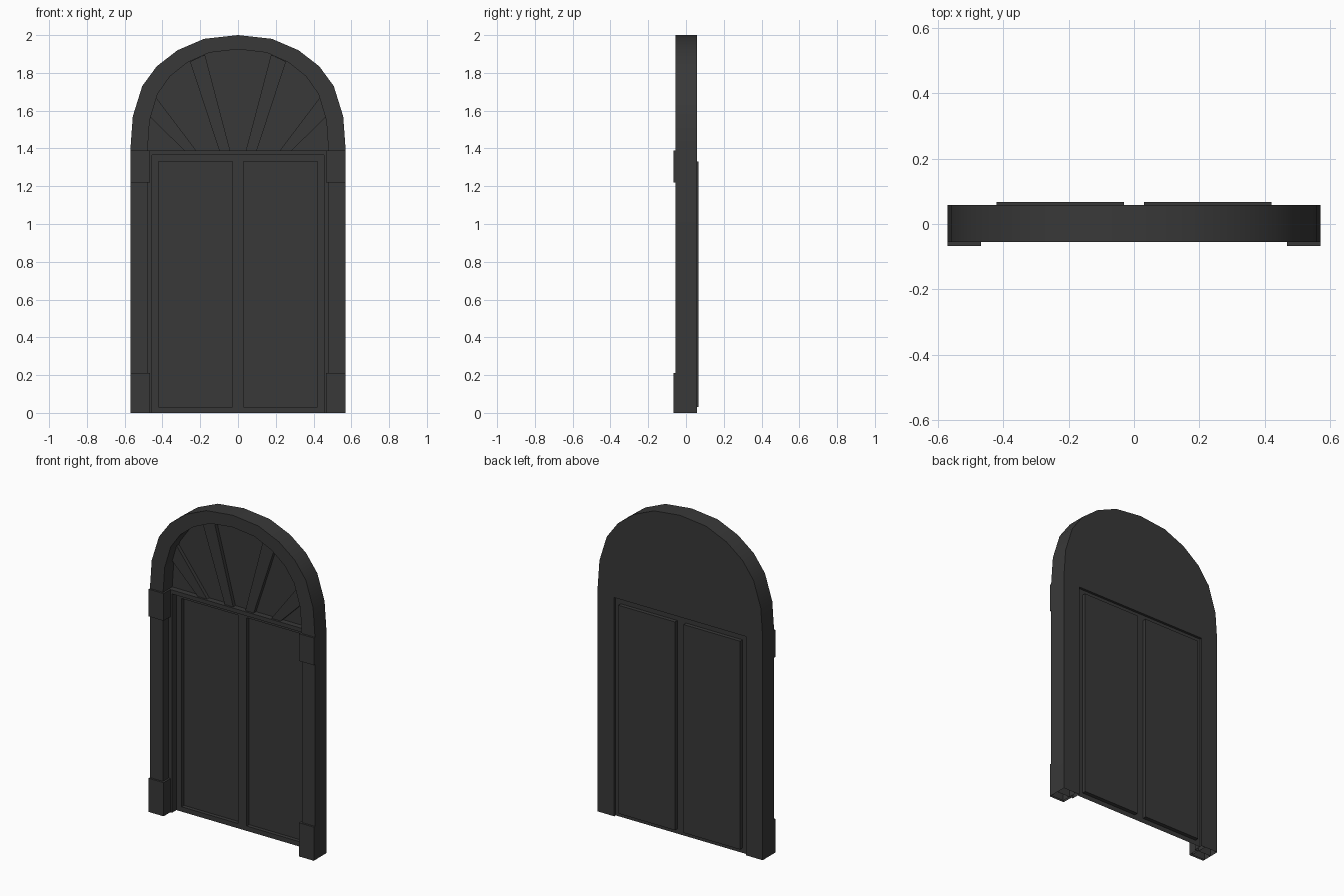
import bpy, bmesh
from mathutils import Vector

if "Cube" in bpy.data.objects:
    bpy.data.objects.remove(bpy.data.objects["Cube"])


def material(name, rgba):
    m = bpy.data.materials.new(name)
    m.diffuse_color = rgba
    m.use_nodes = True
    m.node_tree.nodes["Principled BSDF"].inputs["Base Color"].default_value = m.diffuse_color
    return m


DARK = material("dark_paint", (0.04, 0.04, 0.04, 1))
GLASS = material("glass", (0.04, 0.04, 0.04, 0.83))


def finish(bm, name, mats=(DARK,), recalc=True):
    if recalc:
        bmesh.ops.recalc_face_normals(bm, faces=bm.faces[:])
    me = bpy.data.meshes.new(name)
    bm.to_mesh(me)
    bm.free()
    ob = bpy.data.objects.new(name, me)
    for m in mats:
        me.materials.append(m)
    bpy.context.collection.objects.link(ob)
    return ob


def prism(name, outline, y0, y1, open_bottom=False):
    """Extrude an (x, z) outline from y0 to y1."""
    bm = bmesh.new()
    f = bm.faces.new([bm.verts.new((x, y0, z)) for x, z in outline])
    ext = bmesh.ops.extrude_face_region(bm, geom=[f], use_keep_orig=True)
    new = [v for v in ext["geom"] if isinstance(v, bmesh.types.BMVert)]
    bmesh.ops.translate(bm, verts=new, vec=(0, y1 - y0, 0))
    bmesh.ops.recalc_face_normals(bm, faces=bm.faces[:])
    if open_bottom:
        low = [f for f in bm.faces if all(v.co.z < 1e-5 for v in f.verts)]
        bmesh.ops.delete(bm, geom=low, context='FACES_ONLY')
    return finish(bm, name, recalc=False)


def rect(x0, x1, z0, z1):
    return [(x0, z0), (x1, z0), (x1, z1), (x0, z1)]


SPRING = 1.39
FRONT, BACK = -0.055, 0.058

# Arch curve (right half, spring line to crown), mirrored to the left
half = [(0.57, 0), (0.557, 0.18), (0.507, 0.34), (0.43, 0.445),
        (0.32, 0.53), (0.18, 0.59), (0, 0.61)]
curve = half + [(-x, z) for x, z in reversed(half[:-1])]
outer = [(x, SPRING + z) for x, z in curve]
inner = [(x * 0.84, SPRING + z * 0.877) for x, z in curve]

# Arched surround with its two legs, open at the feet
surround = prism("arched_surround",
                 [(0.57, 0)] + outer + [(-0.57, 0), (-0.48, 0)]
                 + inner[::-1] + [(0.48, 0)], FRONT, BACK, True)
for p in surround.data.polygons:
    p.use_smooth = False
bpy.context.view_layer.objects.active = surround
surround.select_set(True)
bpy.ops.object.shade_smooth_by_angle()

# Recessed panel filling the arch, flush at the back
prism("arch_panel", inner, 0.035, BACK)

# Sunburst ribs, base blocks, capitals and stepped jambs on both sides
ribs = [[(0.042, SPRING), (0.10, SPRING), (0.254, 1.86), (0.175, 1.896)],
        [(0.222, SPRING), (0.286, SPRING), (0.468, 1.57), (0.434, 1.67)]]
for side, s in (("left", -1), ("right", 1)):
    for i, r in enumerate(ribs):
        prism(f"sunburst_rib_{side}_{i}", [(s * x, z) for x, z in r], 0.012, 0.036)
    for name, z0, z1 in (("base_block", 0, 0.21), ("capital", 1.22, SPRING)):
        prism(f"{name}_{side}", [(s * x, z) for x, z in rect(0.467, 0.57, z0, z1)],
              -0.067, 0.0, z0 == 0)
    prism(f"jamb_{side}", [(s * x, z) for x, z in rect(0.455, 0.48, 0, SPRING)],
          0.0, BACK, True)

# Lintel under the arch panel
prism("lintel", rect(-0.455, 0.455, 1.365, SPRING), 0.0, BACK)

# Double door: a sheet whose two glass panes are pushed towards the back
bm = bmesh.new()
xs = [-0.455, -0.42, -0.03, 0.03, 0.42, 0.455]
zs = [0, 0.03, 1.33, 1.365]
grid = [[bm.verts.new((x, 0.043, z)) for x in xs] for z in zs]
panes = []
for j in range(3):
    for i in range(5):
        f = bm.faces.new((grid[j][i], grid[j][i + 1],
                          grid[j + 1][i + 1], grid[j + 1][i]))
        if j == 1 and i in (1, 3):
            panes.append(f)
for f in bmesh.ops.extrude_discrete_faces(bm, faces=panes)["faces"]:
    f.material_index = 1
    for v in f.verts:
        v.co += Vector((0, 0.024, 0))
# Reveals around each pane
for k in (1, 3):
    ring = rect(xs[k], xs[k + 1], zs[1], zs[2])
    for (xa, za), (xb, zb) in zip(ring, ring[1:] + ring[:1]):
        bm.faces.new([bm.verts.new(c) for c in ((xa, 0.043, za), (xb, 0.043, zb),
                                                (xb, 0.067, zb), (xa, 0.067, za))])
# Discard any pane left in the plane of the sheet
flat = [f for f in bm.faces if all(abs(v.co.y - 0.043) < 1e-4 for v in f.verts)
        and 0.03 < abs(f.calc_center_median().x) < 0.42
        and 0.03 < f.calc_center_median().z < 1.33]
bmesh.ops.delete(bm, geom=flat, context='FACES_ONLY')
bmesh.ops.remove_doubles(bm, verts=bm.verts[:], dist=1e-5)
bmesh.ops.recalc_face_normals(bm, faces=bm.faces[:])
if max(bm.faces, key=lambda f: f.calc_area()).normal.y > 0:
    bmesh.ops.reverse_faces(bm, faces=bm.faces[:])
finish(bm, "glazed_double_door", (DARK, GLASS), recalc=False)
